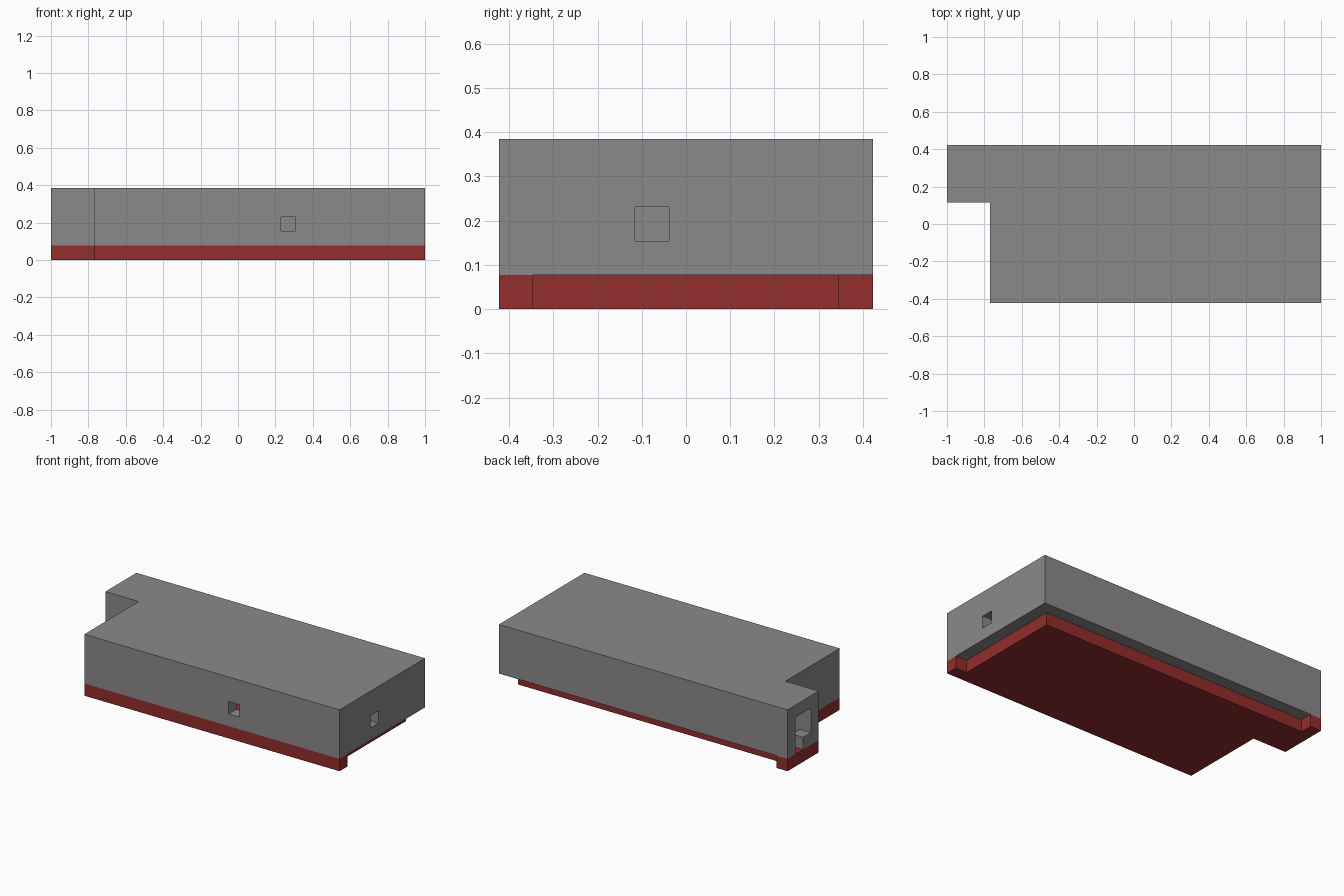
import bpy
import bmesh

U = 1 / 13                      # module size: the model is 26 x 11 x 5 modules
CENTRE = (13, 5.5)

cube = bpy.data.objects.get("Cube")
if cube:
    bpy.data.objects.remove(cube, do_unlink=True)


def make_material(name, color):
    mat = bpy.data.materials.new(name)
    mat.use_nodes = True
    mat.diffuse_color = color
    mat.node_tree.nodes["Principled BSDF"].inputs["Base Color"].default_value = color
    return mat


def slab(name, outline, z0, z1, mat):
    """Extrude a plan outline, given in modules, from z0 to z1."""
    bm = bmesh.new()
    verts = [bm.verts.new(((x - CENTRE[0]) * U, (y - CENTRE[1]) * U, z0 * U))
             for x, y in outline]
    face = bm.faces.new(verts)
    top = bmesh.ops.extrude_face_region(bm, geom=[face])["geom"]
    bmesh.ops.translate(bm, vec=(0, 0, (z1 - z0) * U),
                        verts=[v for v in top if isinstance(v, bmesh.types.BMVert)])
    bmesh.ops.recalc_face_normals(bm, faces=bm.faces[:])
    mesh = bpy.data.meshes.new(name)
    bm.to_mesh(mesh)
    bm.free()
    mesh.materials.append(mat)
    obj = bpy.data.objects.new(name, mesh)
    bpy.context.collection.objects.link(obj)
    return obj


def rect(x0, x1, y0, y1):
    return [(x0, y0), (x1, y0), (x1, y1), (x0, y1)]


def cut(obj, outline, z0, z1):
    """Subtract an extruded outline and discard the cutter."""
    cutter = slab("cutter", outline, z0, z1, obj.data.materials[0])
    cutter.hide_render = True
    mod = obj.modifiers.new("cut", "BOOLEAN")
    mod.operation = "DIFFERENCE"
    mod.solver = "EXACT"
    mod.object = cutter
    bpy.context.view_layer.objects.active = obj
    bpy.ops.object.modifier_apply(modifier=mod.name)
    bpy.data.objects.remove(cutter, do_unlink=True)


grey = make_material("wall grey", (0.26, 0.25, 0.25, 1))
red = make_material("base red", (0.295, 0.026, 0.026, 1))

# Red floor slab, stepped in under the back and left walls
slab("base", [(0, 7), (3, 7), (3, 0), (26, 0), (26, 1), (25, 1),
              (25, 10), (1, 10), (1, 11), (0, 11)], 0, 1, red)

# Hollow grey upper shell with a notched front corner
shell = slab("shell", [(0, 7), (3, 7), (3, 0), (26, 0), (26, 11), (0, 11)], 1, 5, grey)
cut(shell, [(1, 8), (4, 8), (4, 1), (25, 1), (25, 10), (1, 10)], 0.5, 4)

# Small square windows in the front and left walls
cut(shell, rect(16, 17, -0.5, 1.5), 2, 3)
cut(shell, rect(24.5, 26.5, 4, 5), 2, 3)

# Doorway at the end of the arm, with a one-module step left on one side
cut(shell, rect(-0.5, 1.5, 8, 10), 2, 4)
cut(shell, rect(-0.5, 1.5, 9, 10), 0.5, 2.5)
